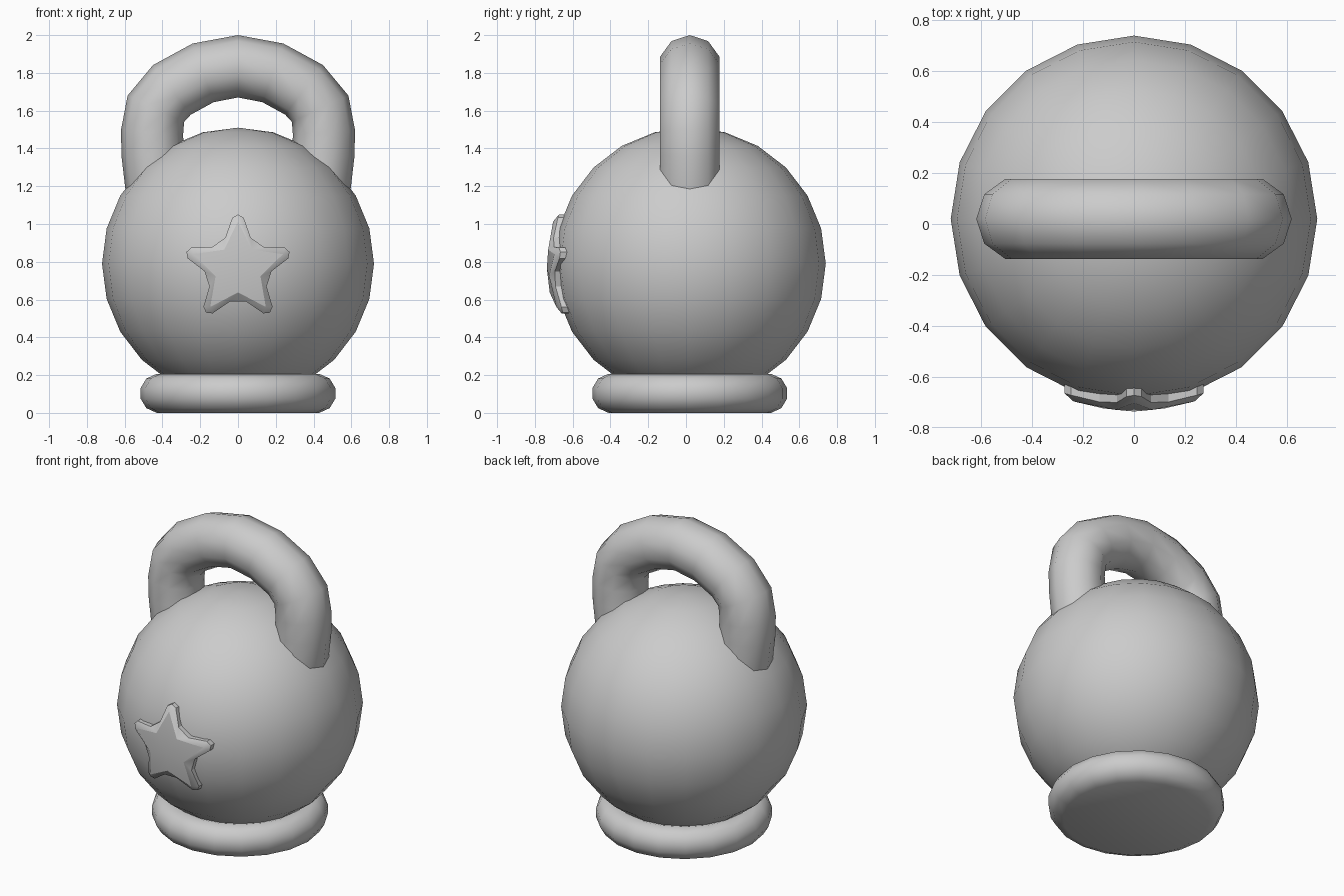
import bpy, bmesh, math
from mathutils import Vector

if "Cube" in bpy.data.objects:
    bpy.data.objects.remove(bpy.data.objects["Cube"])

CY = 0.02                 # all round parts share this depth
BALL_Z, BALL_R = 0.79, 0.72


def finish(name, bm, angle=40):
    bmesh.ops.remove_doubles(bm, verts=bm.verts, dist=1e-5)
    bmesh.ops.recalc_face_normals(bm, faces=bm.faces)
    me = bpy.data.meshes.new(name)
    bm.to_mesh(me)
    bm.free()
    ob = bpy.data.objects.new(name, me)
    bpy.context.collection.objects.link(ob)
    bpy.ops.object.select_all(action='DESELECT')
    ob.select_set(True)
    bpy.context.view_layer.objects.active = ob
    bpy.ops.object.shade_smooth_by_angle(angle=math.radians(angle))
    return ob


def skin(bm, rings):
    """Join consecutive closed rings of points with quads; return the vert rings."""
    vr = [[bm.verts.new(p) for p in r] for r in rings]
    for a, b in zip(vr, vr[1:]):
        n = len(a)
        for i in range(n):
            j = (i + 1) % n
            bm.faces.new((a[i], a[j], b[j], b[i]))
    return vr


# Ball
bm = bmesh.new()
bmesh.ops.create_uvsphere(bm, u_segments=20, v_segments=12, radius=BALL_R)
bmesh.ops.translate(bm, vec=(0, CY, BALL_Z), verts=bm.verts)
finish("ball", bm)

# Base: rounded foot ring with a flat underside
profile = [(0.43, 0.0), (0.485, 0.025), (0.515, 0.075), (0.515, 0.132),
           (0.485, 0.182), (0.43, 0.207), (0.36, 0.19)]
bm = bmesh.new()
rings = skin(bm, [[(r * math.cos(i * math.tau / 20), CY + r * math.sin(i * math.tau / 20), z)
                   for i in range(20)] for r, z in profile])
bm.faces.new(rings[0])
bm.faces.new(rings[-1])
finish("base", bm)

# Handle: ten-sided tube swept along a mirrored arch, ends buried in the ball
half = [(0.38, 1.0), (0.43, 1.18), (0.452, 1.37), (0.455, 1.485),
        (0.435, 1.61), (0.35, 1.71), (0.185, 1.80)]
path = [Vector((x, CY, z)) for x, z in
        half + [(0, 1.835)] + [(-x, z) for x, z in reversed(half)]]
rings = []
for i, p in enumerate(path):
    t = (path[min(i + 1, len(path) - 1)] - path[max(i - 1, 0)]).normalized()
    out = Vector((t.z, 0, -t.x))
    side = Vector((0, 1, 0))
    rings.append([p + 0.165 * (math.cos(a) * out + math.sin(a) * side)
                  for a in (k * math.tau / 10 for k in range(10))])
bm = bmesh.new()
rings = skin(bm, rings)
bm.faces.new(rings[0])
bm.faces.new(rings[-1])
finish("handle", bm, 60)

# Star badge: bevelled star wrapped onto the front of the ball
STAR_Z = 0.763


def on_ball(r, ang, shell):
    x, z = r * math.sin(ang), STAR_Z + r * math.cos(ang)
    return (x, CY - math.sqrt(shell ** 2 - x * x - (z - BALL_Z) ** 2), z)


face, rim, root = [], [], []
for k in range(5):
    a, b = k * math.tau / 5, (k + 0.5) * math.tau / 5
    for d, r in ((-0.11, 0.272), (0, 0.287), (0.11, 0.272)):    # blunt tip
        face.append(on_ball(0.25, a, 0.757))
        rim.append(on_ball(r, a + d, 0.74))
        root.append(on_ball(r, a + d, 0.69))
    for d in (-0.24, 0.24):                                     # softened notch
        face.append(on_ball(0.125, b, 0.757))
        rim.append(on_ball(0.178, b + d, 0.737))
        root.append(on_ball(0.178, b + d, 0.69))
bm = bmesh.new()
skin(bm, [[on_ball(0, 0, 0.757)] * 25, face, rim, root])
bmesh.ops.dissolve_degenerate(bm, dist=1e-5, edges=bm.edges)
finish("star_badge", bm, 25)
